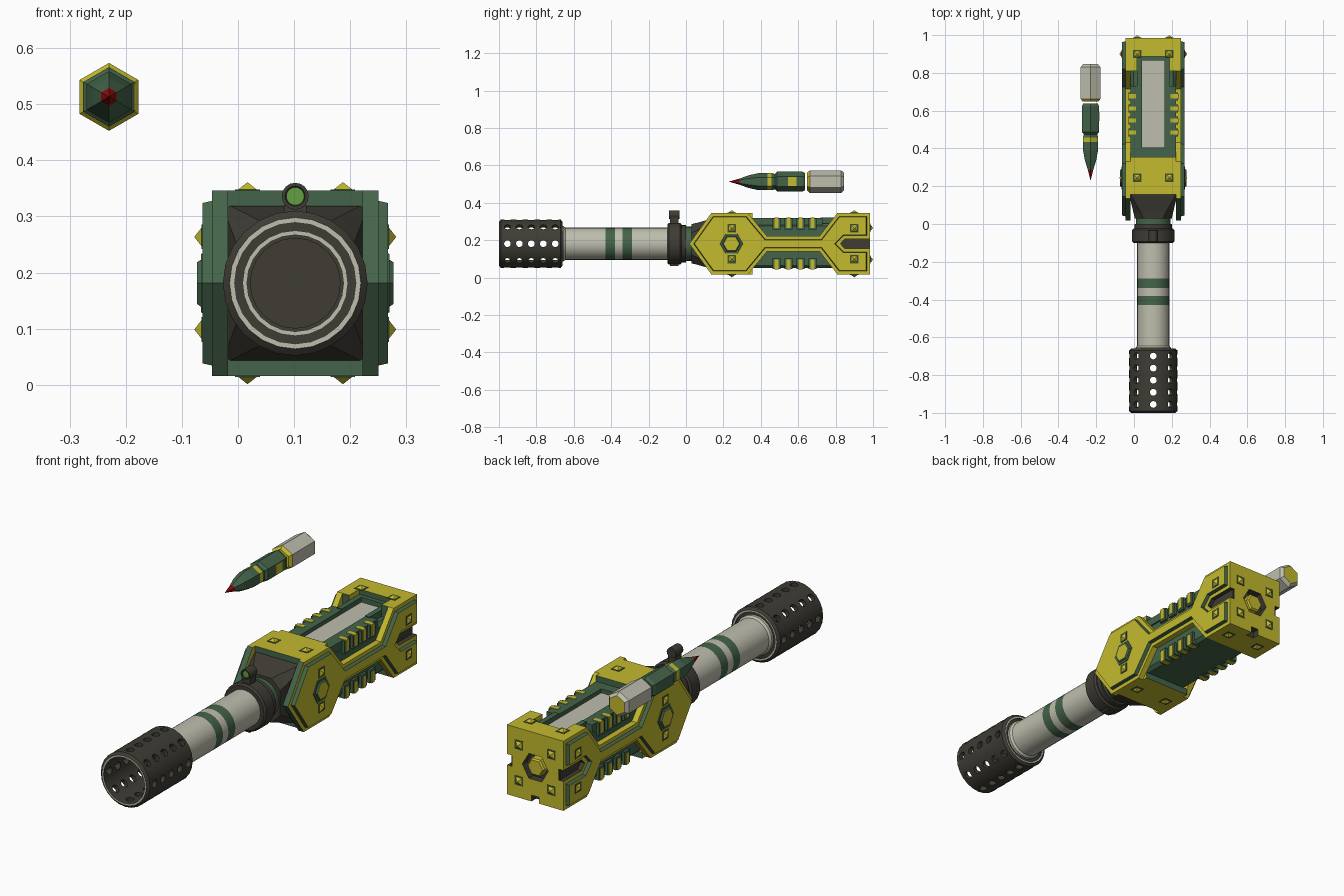
import bpy, bmesh, math
from mathutils import Vector, Matrix

if "Cube" in bpy.data.objects:
    bpy.data.objects.remove(bpy.data.objects["Cube"])

GUN = Vector((0.102, 0, 0.181))      # barrel axis
SHELL = Vector((-0.23, 0, 0.513))    # floating round axis


def lin(c):
    return tuple((v / 255 / 12.92) if v < 11 else ((v / 255 + 0.055) / 1.055) ** 2.4 for v in c) + (1,)


MATS = []
for name, rgb in [("yellow paint", (196, 186, 46)), ("green paint", (68, 100, 74)),
                  ("dark metal", (62, 60, 52)), ("pale grey", (190, 190, 174)),
                  ("red tip", (150, 12, 14)), ("lens green", (98, 160, 66))]:
    m = bpy.data.materials.new(name)
    m.diffuse_color = lin(rgb)
    m.use_nodes = True
    m.node_tree.nodes["Principled BSDF"].inputs["Base Color"].default_value = m.diffuse_color
    MATS.append(m)
Y, G, D, L, R, E = range(6)


def finish(bm, name, origin=GUN, rule=None, smooth=False):
    bmesh.ops.remove_doubles(bm, verts=bm.verts, dist=1e-5)
    bmesh.ops.recalc_face_normals(bm, faces=bm.faces)
    if rule:
        for f in bm.faces:
            f.material_index = rule(f.normal, f.calc_center_median())
    me = bpy.data.meshes.new(name)
    bm.to_mesh(me)
    bm.free()
    for m in MATS:
        me.materials.append(m)
    ob = bpy.data.objects.new(name, me)
    ob.location = origin
    bpy.context.collection.objects.link(ob)
    if smooth:
        bpy.ops.object.select_all(action='DESELECT')
        ob.select_set(True)
        bpy.context.view_layer.objects.active = ob
        bpy.ops.object.shade_smooth_by_angle(angle=math.radians(30))
    return ob


def add_box(bm, xs, ys, zs):
    mid = [(a + b) / 2 for a, b in (xs, ys, zs)]
    size = [abs(b - a) for a, b in (xs, ys, zs)]
    bmesh.ops.create_cube(bm, size=1, matrix=Matrix.Translation(mid) @ Matrix.Diagonal(size + [1]))


def boxes(name, items, rule):
    bm = bmesh.new()
    for it in items:
        add_box(bm, *it)
    return finish(bm, name, rule=rule if callable(rule) else lambda n, c: rule)


def lathe(name, prof, mats, n=24, origin=GUN, phase=0.0, closed=False, smooth=True):
    """Spin (y, radius) points round the y axis, one colour per segment."""
    bm = bmesh.new()
    rings = [[bm.verts.new((r * math.cos(phase + i * math.tau / n), y, r * math.sin(phase + i * math.tau / n)))
              for i in range(n)] for y, r in prof]
    for k in range(len(prof) if closed else len(prof) - 1):
        a, b = rings[k], rings[(k + 1) % len(prof)]
        for i in range(n):
            f = bm.faces.new((a[i], a[(i + 1) % n], b[(i + 1) % n], b[i]))
            f.material_index = mats[k % len(mats)]
    bmesh.ops.remove_doubles(bm, verts=bm.verts, dist=1e-5)
    return finish(bm, name, origin, smooth=smooth)


def prism(name, pa, pb, xa, xb, rule):
    """Join two (y, z) outlines at x = xa and x = xb."""
    bm = bmesh.new()
    a = [bm.verts.new((xa, y, z)) for y, z in pa]
    b = [bm.verts.new((xb, y, z)) for y, z in pb]
    bm.faces.new(a)
    bm.faces.new(b)
    for i in range(len(a)):
        j = (i + 1) % len(a)
        bm.faces.new((a[i], a[j], b[j], b[i]))
    return finish(bm, name, rule=rule)


def inset(pts, t):
    out = []
    for i, p in enumerate(pts):
        p = Vector(p)
        d1 = (p - Vector(pts[i - 1])).normalized()
        d2 = (Vector(pts[(i + 1) % len(pts)]) - p).normalized()
        n1, n2 = Vector((d1.y, -d1.x)), Vector((d2.y, -d2.x))
        out.append(tuple(p + (n1 + n2) * t / (1 + n1.dot(n2))))
    return out


def cut(ob, cutter):
    mod = ob.modifiers.new("cut", 'BOOLEAN')
    mod.object, mod.operation, mod.solver = cutter, 'DIFFERENCE', 'EXACT'
    bpy.context.view_layer.update()
    bpy.context.view_layer.objects.active = ob
    bpy.ops.object.modifier_apply(modifier=mod.name)
    bpy.data.objects.remove(cutter)


# Perforated muzzle sleeve
sleeve = lathe("muzzle_sleeve", [(-.99, .129), (-.67, .129), (-.66, .117), (-.66, .108), (-1, .108), (-1, .117)],
               [D, D, L, D, L, D], closed=True)
bm = bmesh.new()
for k in range(8):
    d = Vector((math.cos(k * math.pi / 4), 0, math.sin(k * math.pi / 4)))
    for j in range(5):
        mat = Matrix.Translation(d * .12 + Vector((0, -.955 + j * .064, 0))) @ d.to_track_quat('Z', 'Y').to_matrix().to_4x4()
        bmesh.ops.create_cone(bm, cap_ends=True, segments=12, radius1=.018, radius2=.018, depth=.06, matrix=mat)
cut(sleeve, finish(bm, "hole_cutter", rule=lambda n, c: D))
lathe("sleeve_mount", [(-.677, .08), (-.677, .112), (-.667, .112), (-.667, .08)], [D], closed=True)

# Barrel with painted stripes
lathe("barrel", [(-.66, 0), (-.66, .086), (-.68, .086), (-.68, .094), (-.655, .094), (-.645, .086),
                 (-.43, .086), (-.38, .086), (-.34, .086), (-.288, .086), (0, .086)],
      [D, D, L, L, L, L, G, L, G, L])

# Clamp ring, collar rings and sight
lathe("clamp_ring", [(-.10, .08), (-.10, .104), (-.092, .112), (-.032, .112), (-.024, .104), (-.024, .08)], [D])
lathe("neck_ring", [(-.026, .1), (0, .1), (0, .092), (.05, .092)], [D, D, G])
boxes("clamp_lugs", [((-.02, .02), (-.085, -.04), (.10, .14)), ((-.02, .02), (-.085, -.04), (-.118, -.10))], D)
lathe("sight", [(-.086, 0), (-.086, .016), (-.092, .018), (-.092, .024), (-.035, .024), (-.035, 0)],
      [E, D, D, D, D], n=16, origin=GUN + Vector((0, 0, .155)))

# Dark sloped receiver nose
bm = bmesh.new()
loops = []
for y, hx, hz, c in [(.03, .098, .105, .045), (.06, .105, .112, .04), (.15, .126, .138, .01), (.2, .126, .138, .01)]:
    loops.append([bm.verts.new((x, y, z)) for x, z in
                  [(hx, hz - c), (hx - c, hz), (c - hx, hz), (-hx, hz - c),
                   (-hx, c - hz), (c - hx, -hz), (hx - c, -hz), (hx, c - hz)]])
bm.faces.new(loops[0])
bm.faces.new(loops[-1])
for a, b in zip(loops, loops[1:]):
    for i in range(8):
        bm.faces.new((a[i], a[(i + 1) % 8], b[(i + 1) % 8], b[i]))
finish(bm, "receiver_nose", rule=lambda n, c: D)

# Green core, window rim and pale window
core = boxes("body_core", [((-.12, .12), (.14, .9), (-.131, .109))], G)
bev = core.modifiers.new("chamfer", 'BEVEL')
bev.width, bev.segments = .015, 1
rim = [((s * .06, s * .12), (.35, .73), (.10, .137)) for s in (-1, 1)]
rim += [((s * .06, s * .085), (.72, .885), (.10, .141)) for s in (-1, 1)]
rim += [((-.07, .07), (.35, .405), (.10, .137)), ((-.07, .07), (.865, .887), (.10, .141))]
boxes("window_rim", rim, G)
boxes("window_panel", [((-.06, .06), (.40, .87), (.10, .118))], L)

# Corner ribs with yellow inlays
ribs, inlays = [], []
for s in (-1, 1):
    for t in (-1, 1):
        for y in (.484, .548, .612, .676):
            ribs.append(((s * .09, s * .132), (y - .021, y + .021), (t * .075, t * .136)))
            inlays.append(((s * .092, s * .135), (y - .011, y + .011), (t * .085, t * .139)))
boxes("corner_ribs", ribs, G)
boxes("rib_inlays", inlays, Y)

# Side armour: wall plus raised plate and hexagonal bolt on each side
half = [(.136, .165), (.33, .165), (.432, .042), (.715, .042), (.81, .165), (.985, .165), (.985, .026), (.85, .026)]
outline = [(.018, 0)] + half + [(.825, 0)] + [(y, -z) for y, z in reversed(half)]


def hexagon(r):
    return [(.243 + r * math.cos(i * math.pi / 3), r * math.sin(i * math.pi / 3)) for i in range(6)]


def wall_rule(n, c):
    if abs(n.x) < .5 and abs(c.z) < .05 and c.y > .8 and c.y < .95:
        return D
    return G if n.y < -.3 and c.y < .2 else Y


def raised_rule(n, c):
    return Y if abs(n.x) > .9 else G


for s, side in ((-1, "left"), (1, "right")):
    prism(side + "_wall", outline, outline, s * .12, s * .148, wall_rule)
    prism(side + "_raised_plate", inset(outline, .018), inset(outline, .022), s * .147, s * .165, raised_rule)
    prism(side + "_bolt_base", hexagon(.062), hexagon(.06), s * .164, s * .168, lambda n, c: G)
    prism(side + "_bolt", hexagon(.05), hexagon(.043), s * .166, s * .175, raised_rule)
    boxes(side + "_slot_floor", [((s * .11, s * .127), (.82, .98), (-.03, .03))], D)

# Yellow top and bottom plates, with green ends
plates = [((-.121, .121), (.155, .355), (t * .135, t * .165)) for t in (-1, 1)]
plates += [((s * .085, s * .121), (.81, .89), (.10, .165)) for s in (-1, 1)]
plates += [((-.121, .121), (.81, .89), (-.165, -.12))]
boxes("cover_plates", plates, lambda n, c: G if abs(n.y) > .5 else Y)

# Rear block with hexagonal recess, bottom notch and bolt
rear = boxes("rear_block", [((-.121, .121), (.886, .985), (-.165, .165))],
             lambda n, c: G if n.y < -.5 else Y)
cut(rear, lathe("recess_cutter", [(.95, 0), (.95, .068), (1.02, .068), (1.02, 0)], [D], n=6, smooth=False))
cut(rear, boxes("notch_cutter", [((-.02, .02), (.95, 1.02), (-.2, -.135))], D))
lathe("rear_bolt", [(.94, .045), (.978, .045), (.985, .038), (.985, 0)], [Y], n=6, smooth=False)

# Pyramid studs on green pads
studs = []
for y in (.245, .9):
    for a in (-.085, .085):
        for t in (-1, 1):
            studs.append(((a, y, t * .165), (0, 0, t)))
            studs.append(((t * .165, y, a * .97), (t, 0, 0)))
studs += [((a, .985, b), (0, 1, 0)) for a in (-.085, .085) for b in (-.085, .085)]
bm = bmesh.new()
for p, n in studs:
    n = Vector(n)
    turn = n.to_track_quat('Z', 'Y').to_matrix().to_4x4() @ Matrix.Rotation(math.pi / 4, 4, 'Z')
    for r1, r2, h, mi in ((.031, .031, .002, G), (.027, 0, .015, Y)):
        before = set(bm.faces)
        bmesh.ops.create_cone(bm, cap_ends=True, segments=4, radius1=r1, radius2=r2, depth=h,
                              matrix=Matrix.Translation(Vector(p) + n * h / 2) @ turn)
        for f in set(bm.faces) - before:
            f.material_index = mi
finish(bm, "studs")

# Floating round: projectile, casing and side marks
up = math.pi / 2
lathe("projectile", [(.228, 0), (.285, .016), (.335, .034), (.39, .046), (.435, .046), (.458, .046), (.475, .041),
                     (.487, .053), (.622, .053), (.637, .045), (.637, 0)],
      [R, G, G, G, Y, G, G, G, G, G], n=6, origin=SHELL, phase=up, smooth=False)
lathe("casing", [(.648, 0), (.648, .048), (.662, .0605), (.83, .0605), (.846, .046), (.846, 0)],
      [Y, Y, L, L, Y], n=6, origin=SHELL, phase=up, smooth=False)
bm = bmesh.new()
add_box(bm, (.044, .048), (.545, .592), (-.024, .024))
finish(bm, "round_mark", SHELL, lambda n, c: Y)
